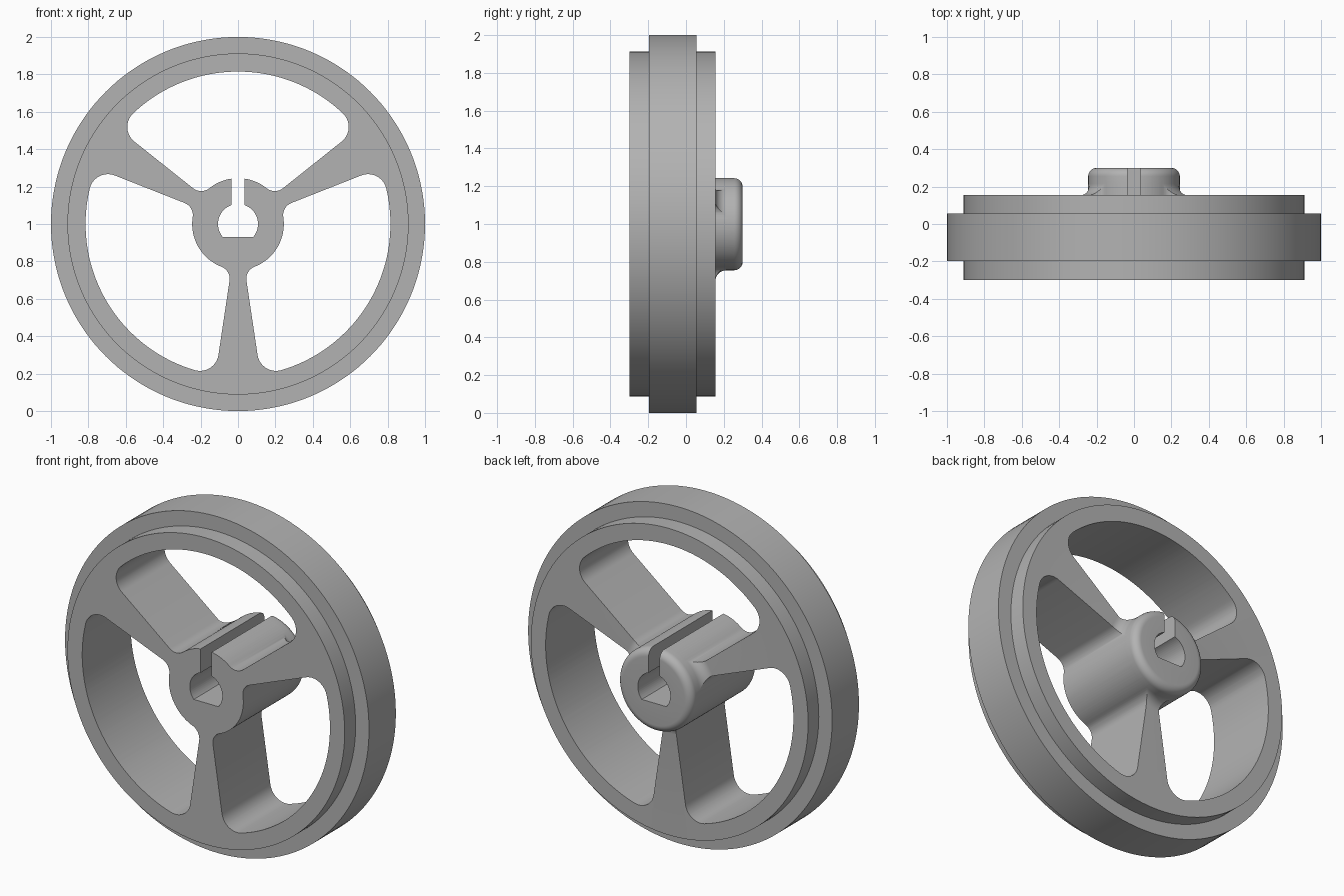
import bpy, bmesh
from math import sin, cos, pi, asin, acos, radians
from mathutils import Vector, Matrix

cube = bpy.data.objects.get("Cube")
if cube:
    bpy.data.objects.remove(cube, do_unlink=True)

RIM_R, STEP_R, OPEN_R, HUB_R, BORE_R = 1.0, 0.912, 0.815, 0.245, 0.107
FRONT, BACK, HUB_BACK = -0.30, 0.155, 0.30
BAND_FRONT, BAND_BACK = -0.197, 0.055
CENTRE = Vector((0, 0, 1))


def arc(cx, cy, r, a0, a1, n):
    """Points along a circular arc, both ends included."""
    return [(cx + r * cos(a0 + (a1 - a0) * i / n),
             cy + r * sin(a0 + (a1 - a0) * i / n)) for i in range(n + 1)]


def add_object(name, bm):
    bmesh.ops.remove_doubles(bm, verts=bm.verts, dist=1e-5)
    bmesh.ops.recalc_face_normals(bm, faces=bm.faces)
    mesh = bpy.data.meshes.new(name)
    bm.to_mesh(mesh)
    bm.free()
    obj = bpy.data.objects.new(name, mesh)
    bpy.context.collection.objects.link(obj)
    return obj


def lathe(name, profile, steps):
    """Spin (radius, y) points about the wheel axle."""
    bm = bmesh.new()
    verts = [bm.verts.new((r, y, 0)) for r, y in profile]
    edges = [bm.edges.new(pair) for pair in zip(verts, verts[1:])]
    bmesh.ops.spin(bm, geom=verts + edges, cent=(0, 0, 0), axis=(0, 1, 0),
                   angle=2 * pi, steps=steps)
    bmesh.ops.translate(bm, verts=bm.verts, vec=CENTRE)
    return add_object(name, bm)


def prism(name, outline, turn=0):
    """Extrude an (x, z) outline through the wheel."""
    bm = bmesh.new()
    face = bm.faces.new([bm.verts.new((x, -0.5, z)) for x, z in outline])
    new = bmesh.ops.extrude_face_region(bm, geom=[face])["geom"]
    bmesh.ops.translate(bm, vec=(0, 1, 0),
                        verts=[v for v in new if isinstance(v, bmesh.types.BMVert)])
    bm.transform(Matrix.Translation(CENTRE) @ Matrix.Rotation(turn, 4, 'Y'))
    obj = add_object(name, bm)
    obj.hide_render = True
    return obj


def window_outline():
    """Opening between two spokes, with rounded corners."""
    edge = radians(38.5)
    big, small = 0.10, 0.07
    a_out = edge + asin(big / (OPEN_R - big))
    a_in = edge + asin(small / (HUB_R + small))
    right = arc((HUB_R + small) * cos(a_in), (HUB_R + small) * sin(a_in),
                small, a_in + pi, edge + 1.5 * pi, 10)
    right += arc((OPEN_R - big) * cos(a_out), (OPEN_R - big) * sin(a_out),
                 big, edge - pi / 2, a_out, 14)
    left = [(-x, z) for x, z in reversed(right)]
    rim = arc(0, 0, OPEN_R, a_out, pi - a_out, 40)[1:-1]
    hub = arc(0, 0, HUB_R, pi - a_in, a_in, 24)[1:-1]
    return right + rim + left + hub


def bore_outline():
    """D-shaped shaft hole with a slot opening upwards."""
    slot, flat = 0.036, -0.07
    a_slot = acos(slot / BORE_R)
    a_flat = asin(flat / BORE_R)
    right = arc(0, 0, BORE_R, a_flat, a_slot, 20) + [(slot, 0.4)]
    return right + [(-x, z) for x, z in reversed(right)]


# Wheel body: stepped rim, web and hub with a flared root and rounded end
flare, round_r = 0.06, 0.045
profile = [(0, FRONT), (STEP_R, FRONT), (STEP_R, BAND_FRONT), (RIM_R, BAND_FRONT),
           (RIM_R, BAND_BACK), (STEP_R, BAND_BACK), (STEP_R, BACK)]
profile += arc(HUB_R + flare, BACK + flare, flare, 1.5 * pi, pi, 8)
profile += arc(HUB_R - round_r, HUB_BACK - round_r, round_r, 0, pi / 2, 8)
profile += [(0, HUB_BACK)]
wheel = lathe("wheel", profile, 144)

# Cut three windows, leaving the spokes, then the shaft hole
outline = window_outline()
cutters = [prism("window_cutter", outline, i * 2 * pi / 3) for i in range(3)]
cutters.append(prism("bore_cutter", bore_outline()))
bpy.context.view_layer.objects.active = wheel
for cutter in cutters:
    mod = wheel.modifiers.new("cut", 'BOOLEAN')
    mod.operation, mod.solver, mod.object = 'DIFFERENCE', 'EXACT', cutter
    bpy.ops.object.modifier_apply(modifier=mod.name)
    bpy.data.objects.remove(cutter, do_unlink=True)

# Plain grey finish
grey = bpy.data.materials.new("grey")
grey.use_nodes = True
colour = (0.45, 0.45, 0.45, 1)
grey.diffuse_color = colour
grey.node_tree.nodes["Principled BSDF"].inputs["Base Color"].default_value = colour
wheel.data.materials.clear()
wheel.data.materials.append(grey)

bpy.ops.object.select_all(action='DESELECT')
wheel.select_set(True)
bpy.ops.object.shade_smooth_by_angle(angle=radians(30))
